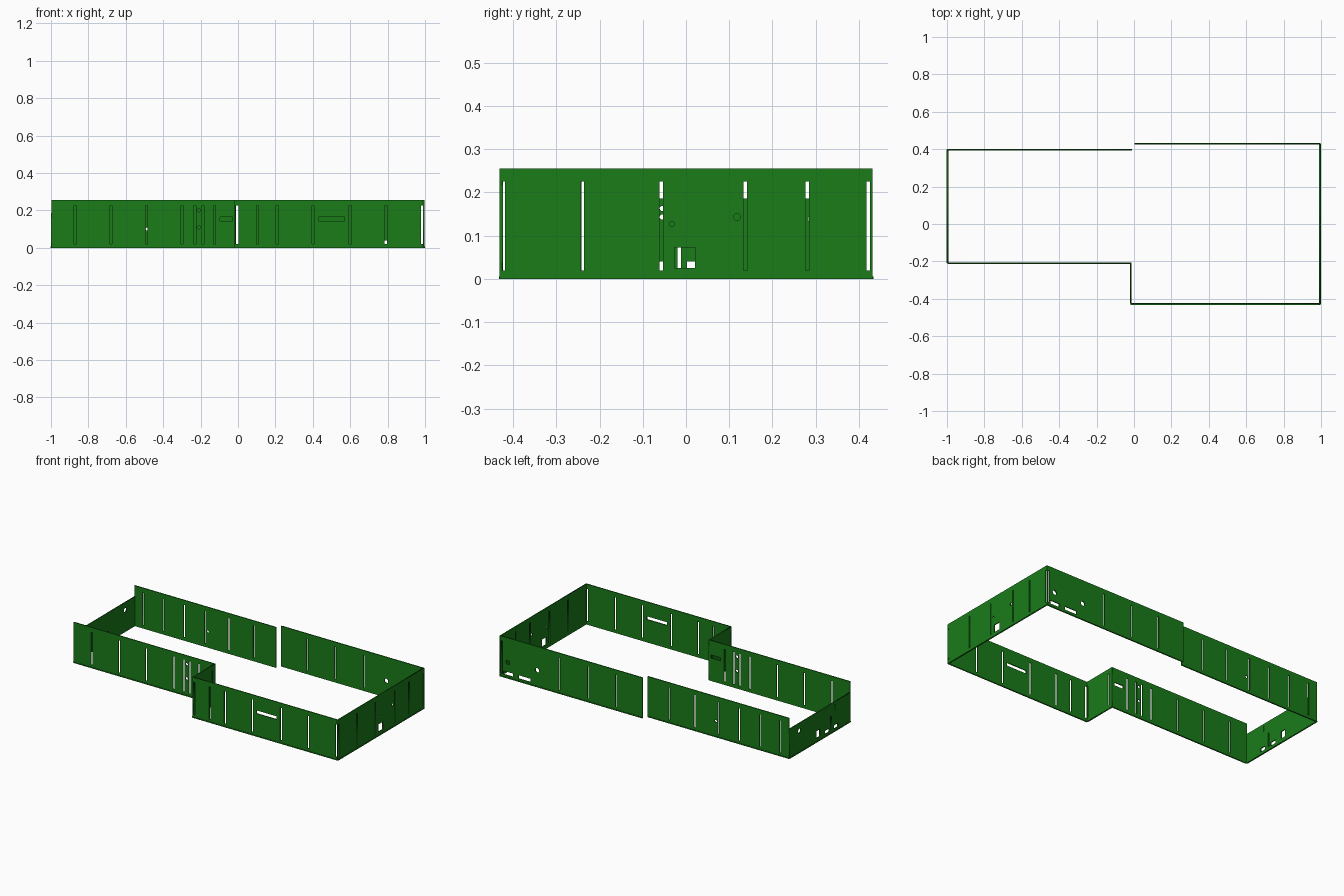
import bpy, math

if "Cube" in bpy.data.objects:
    bpy.data.objects.remove(bpy.data.objects["Cube"])

T = 0.006          # wall thickness
H = 0.255          # wall height
mat = bpy.data.materials.new("green")
mat.diffuse_color = (0.01, 0.2, 0.01, 1)
mat.use_nodes = True
mat.node_tree.nodes["Principled BSDF"].inputs["Base Color"].default_value = mat.diffuse_color


def rect(u0, u1, v0, v1):
    return [(u0, v0), (u1, v0), (u1, v1), (u0, v1)]


def slot(u, w=0.011, v0=0.02, v1=0.225):
    return rect(u - w / 2, u + w / 2, v0, v1)


def circle(u, v, r, n=20):
    return [(u + r * math.cos(2 * math.pi * i / n),
             v + r * math.sin(2 * math.pi * i / n)) for i in range(n)]


def wall(name, axis, u0, u1, offset, out, holes, height=H):
    """Flat panel with cut-outs, standing along axis, with a small foot lip."""
    cu = bpy.data.curves.new(name, 'CURVE')
    cu.dimensions = '2D'
    cu.fill_mode = 'BOTH'
    cu.extrude = T / 2
    for pts in [rect(u0, u1, 0, height)] + holes:
        sp = cu.splines.new('POLY')
        sp.points.add(len(pts) - 1)
        for p, (u, v) in zip(sp.points, pts):
            p.co = (u, v, 0, 1)
        sp.use_cyclic_u = True
    ob = bpy.data.objects.new(name, cu)
    bpy.context.collection.objects.link(ob)
    q = math.pi / 2
    if axis == 'x':
        ob.rotation_euler, ob.location = (q, 0, 0), (0, offset, 0)
    else:
        ob.rotation_euler, ob.location = (q, 0, q), (offset, 0, 0)
    cu.materials.append(mat)
    bpy.ops.object.select_all(action='DESELECT')
    ob.select_set(True)
    bpy.context.view_layer.objects.active = ob
    bpy.ops.object.convert(target='MESH')
    # foot lip
    mid, length = (u0 + u1) / 2, u1 - u0
    off = offset + out * (T / 2 + 0.001)
    bpy.ops.mesh.primitive_cube_add(size=1)
    lip = bpy.context.object
    lip.name = name + "_lip"
    if axis == 'x':
        lip.location, lip.scale = (mid, off, 0.003), (length, 0.004, 0.006)
    else:
        lip.location, lip.scale = (off, mid, 0.003), (0.004, length, 0.006)
    lip.data.materials.append(mat)


# front walls
wall("front_left_wall", 'x', -0.997, -0.016, -0.209, -1,
     [slot(x) for x in (-0.87, -0.68, -0.49, -0.30, -0.23, -0.188, -0.125)]
     + [circle(-0.21, 0.2, 0.009), circle(-0.21, 0.11, 0.009),
        rect(-0.095, -0.03, 0.144, 0.164)])
wall("front_right_wall", 'x', -0.018, 0.994, -0.426, -1,
     [slot(x) for x in (0.105, 0.21, 0.40, 0.60, 0.79)]
     + [slot(-0.006, 0.016), slot(0.984, 0.012),
        rect(0.43, 0.57, 0.144, 0.164)])
# back walls
wall("back_left_wall", 'x', -0.997, -0.012, 0.396, 1,
     [slot(x, 0.008) for x in (-0.935, -0.795, -0.65, -0.505, -0.34, -0.165)]
     + [circle(-0.486, 0.1, 0.008)])
wall("back_right_wall", 'x', 0.002, 0.994, 0.428, 1,
     [slot(x, 0.008) for x in (0.185, 0.38, 0.58)]
     + [slot(0.984, 0.012), circle(0.94, 0.1, 0.014), circle(0.735, 0.105, 0.014),
        rect(0.905, 0.97, 0.018, 0.04), rect(0.78, 0.865, 0.018, 0.04)])
# step between the front walls
wall("step_wall", 'y', -0.426, -0.207, -0.0155, -1,
     [slot(-0.42, 0.008), slot(-0.238, 0.008)])
# right end wall
wall("right_wall", 'y', -0.431, 0.431, 0.993, 1,
     [slot(y, 0.008) for y in (-0.422, -0.24, -0.057, 0.137, 0.28, 0.421)]
     + [circle(-0.033, 0.127, 0.006), circle(0.118, 0.143, 0.008),
        rect(-0.027, 0.021, 0.025, 0.073)])
# low left end wall
wall("left_wall", 'y', -0.209, 0.398, -0.996, -1,
     [rect(-0.02, -0.012, 0.02, 0.11), rect(0.002, 0.045, 0.018, 0.04),
      rect(-0.085, -0.045, 0.018, 0.04), rect(0.095, 0.13, 0.025, 0.07),
      circle(-0.055, 0.143, 0.006), circle(-0.055, 0.163, 0.006),
      circle(0.297, 0.138, 0.014)], height=0.186)
